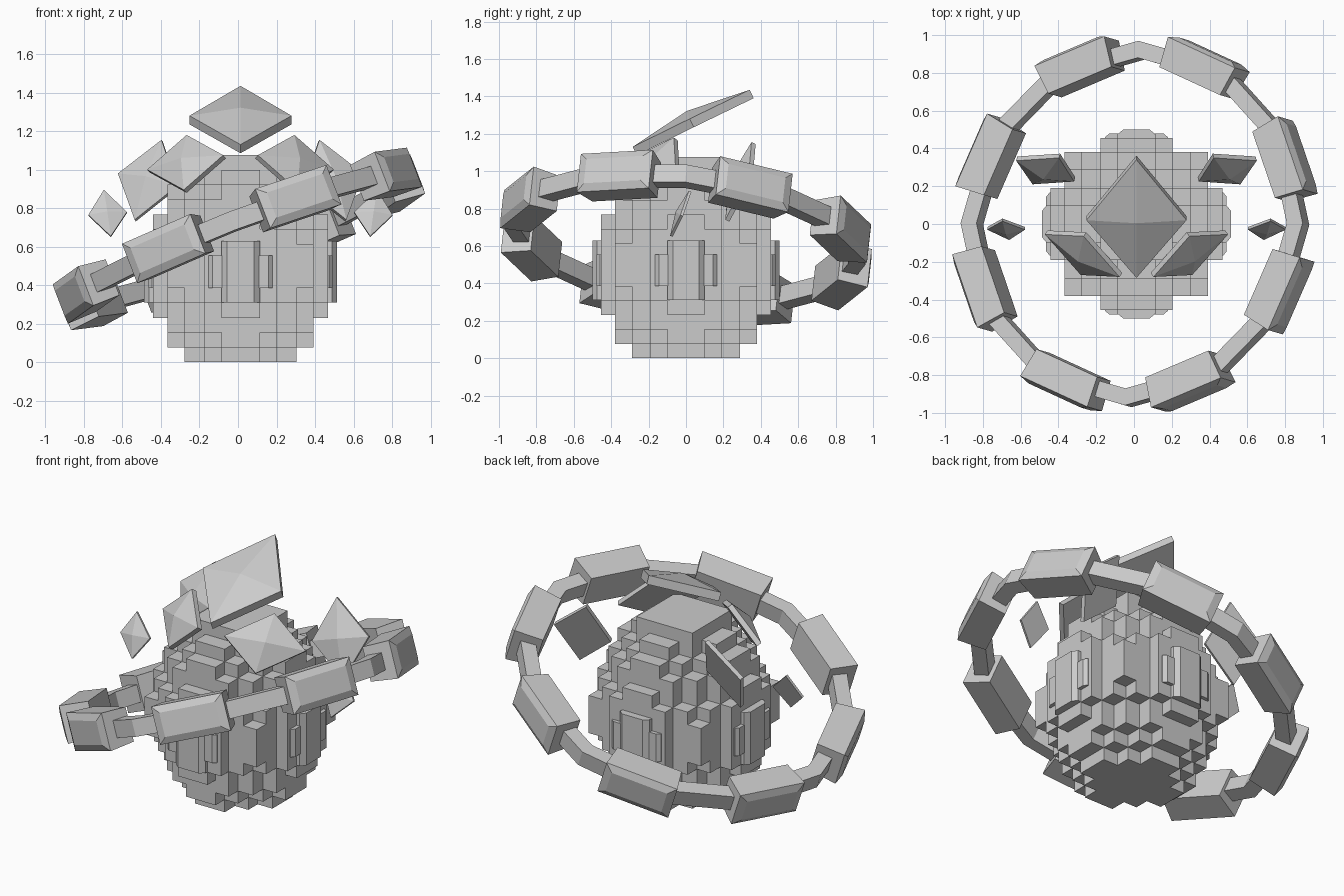
import bpy, bmesh, math
from mathutils import Vector as V

if "Cube" in bpy.data.objects:
    bpy.data.objects.remove(bpy.data.objects["Cube"])

grey = bpy.data.materials.new("stone_grey")
grey.diffuse_color = (0.6, 0.6, 0.6, 1)
grey.use_nodes = True
grey.node_tree.nodes["Principled BSDF"].inputs["Base Color"].default_value = grey.diffuse_color
SHIFT = V((0.013, 0, 0))  # body and crystals sit slightly off the ring's centre


def finish(name, bm, offset=V((0, 0, 0))):
    bmesh.ops.recalc_face_normals(bm, faces=bm.faces)
    bmesh.ops.translate(bm, verts=bm.verts, vec=offset)
    me = bpy.data.meshes.new(name)
    bm.to_mesh(me)
    bm.free()
    me.materials.append(grey)
    ob = bpy.data.objects.new(name, me)
    bpy.context.collection.objects.link(ob)
    return ob


def loft(name, rings, apex=None, closed=False, offset=V((0, 0, 0))):
    """Skin a list of four-point rings: capped flat, closed to an apex, or looped."""
    bm = bmesh.new()
    vs = [[bm.verts.new(p) for p in r] for r in rings]
    pairs = list(zip(vs, vs[1:])) + ([(vs[-1], vs[0])] if closed else [])
    for a, b in pairs:
        for i in range(4):
            j = (i + 1) % 4
            bm.faces.new((a[i], a[j], b[j], b[i]))
    if not closed:
        bm.faces.new(vs[0])
        if apex is None:
            bm.faces.new(vs[-1])
        else:
            tip = bm.verts.new(apex)
            for i in range(4):
                bm.faces.new((vs[-1][i], vs[-1][(i + 1) % 4], tip))
    return finish(name, bm, offset)


def rect(c, u, v):
    return [c - u - v, c + u - v, c + u + v, c - u + v]


# Blocky egg-shaped body: stacked layers of cells, each layer limited by a
# round radius and a diamond size
half = [0.036, 0.10, 0.19, 0.29, 0.38, 0.455]
grid = [-h for h in reversed(half)] + half
mid = [(a + b) / 2 for a, b in zip(grid, grid[1:])]
layers = [(0.30, 0.31), (0.37, 0.42), (0.40, 0.50), (0.44, 0.57), (0.467, 0.60),
          (0.475, 0.68), (0.475, 0.68), (0.475, 0.68), (0.45, 0.62), (0.43, 0.57),
          (0.39, 0.50), (0.35, 0.45), (0.28, 0.39), (0.21, 0.30)]
dz = 1.075 / len(layers)
cells = {(i, j, k) for k, (r, s) in enumerate(layers)
         for i, x in enumerate(mid) for j, y in enumerate(mid)
         if math.hypot(x, y) < r and abs(x) + abs(y) < s}
bm = bmesh.new()
cache = {}


def corner(i, j, k):
    if (i, j, k) not in cache:
        cache[i, j, k] = bm.verts.new((grid[i], grid[j], k * dz))
    return cache[i, j, k]


for cell in sorted(cells):
    for axis in range(3):
        for side in (0, 1):
            n = list(cell)
            n[axis] += 2 * side - 1
            if tuple(n) in cells:
                continue
            quad = []
            for a, b in ((0, 0), (1, 0), (1, 1), (0, 1)):
                p = list(cell)
                p[axis] += side
                p[(axis + 1) % 3] += a
                p[(axis + 2) % 3] += b
                quad.append(corner(*p))
            bm.faces.new(quad if side else quad[::-1])
finish("blocky_body", bm, SHIFT)

# Chamfered bulges on the four sides of the body
for q in range(4):
    d = V((math.cos(q * math.pi / 2), math.sin(q * math.pi / 2), 0))
    t = V((-d.y, d.x, 0))
    for name, z, hz, steps in (
            ("bulge_tall", 0.47, 0.16, ((0.40, 0.10), (0.475, 0.10), (0.50, 0.07))),
            ("bulge_wide", 0.47, 0.085, ((0.40, 0.166), (0.46, 0.166), (0.478, 0.145)))):
        loft(f"{name}_{q}", [rect(d * r + V((0, 0, z)), t * w, V((0, 0, hz)))
                             for r, w in steps], offset=SHIFT)


# Floating crystals: diamond plate with a low pyramid on the front
def crystal(name, a, b, c, d, thick, height):
    a, b, c, d = map(V, (a, b, c, d))
    n = (c - a).cross(d - b).normalized()
    if n.y > 0:
        n = -n
    rim = [a, b, c, d]
    loft(name, [[p - n * thick for p in rim], rim],
         (a + b + c + d) / 4 + n * height, offset=SHIFT)


crystal("crystal_top", (-0.265, 0.02, 1.28), (0, 0.34, 1.435),
        (0.265, 0.02, 1.28), (0, -0.285, 1.13), 0.05, 0.045)
for s, side in ((1, "left"), (-1, "right")):
    def mx(*pts):
        return [(s * x, y, z) for x, y, z in pts]
    crystal("crystal_front_" + side,
            *mx((-0.485, -0.055, 1.0), (-0.28, -0.065, 1.18),
                (-0.09, -0.28, 1.075), (-0.295, -0.27, 0.895)), 0.03, 0.045)
    crystal("crystal_back_" + side,
            *mx((-0.637, 0.335, 0.98), (-0.41, 0.35, 1.155),
                (-0.33, 0.225, 0.915), (-0.55, 0.21, 0.74)), 0.025, 0.05)
    crystal("crystal_small_" + side,
            *mx((-0.79, -0.03, 0.765), (-0.71, 0.015, 0.895),
                (-0.59, -0.03, 0.78), (-0.674, -0.085, 0.655)), 0.015, 0.025)

# Tilted ring around the body
centre = V((0.005, 0, 0.64))
nrm = V((-0.385, 0.112, 1)).normalized()
e1 = V((1, 0, 0.385)).normalized()
e2 = nrm.cross(e1)


def radial(deg):
    a = math.radians(deg)
    return e1 * math.cos(a) + e2 * math.sin(a)


# thin twelve-sided hoop
loft("ring_hoop", [rect(centre + radial(30 * k) * 0.925, radial(30 * k) * 0.045, nrm * 0.05)
                   for k in range(12)], closed=True)

# heavy blocks threaded on the hoop, wider towards the outside
for k in range(8):
    d = radial(22 + 45 * k)
    t = nrm.cross(d)
    loft(f"ring_block_{k}", [rect(centre + d * r, t * w, nrm * h)
                             for r, w, h in ((0.815, 0.19, 0.10), (0.98, 0.21, 0.11),
                                             (1.0, 0.165, 0.07))])
